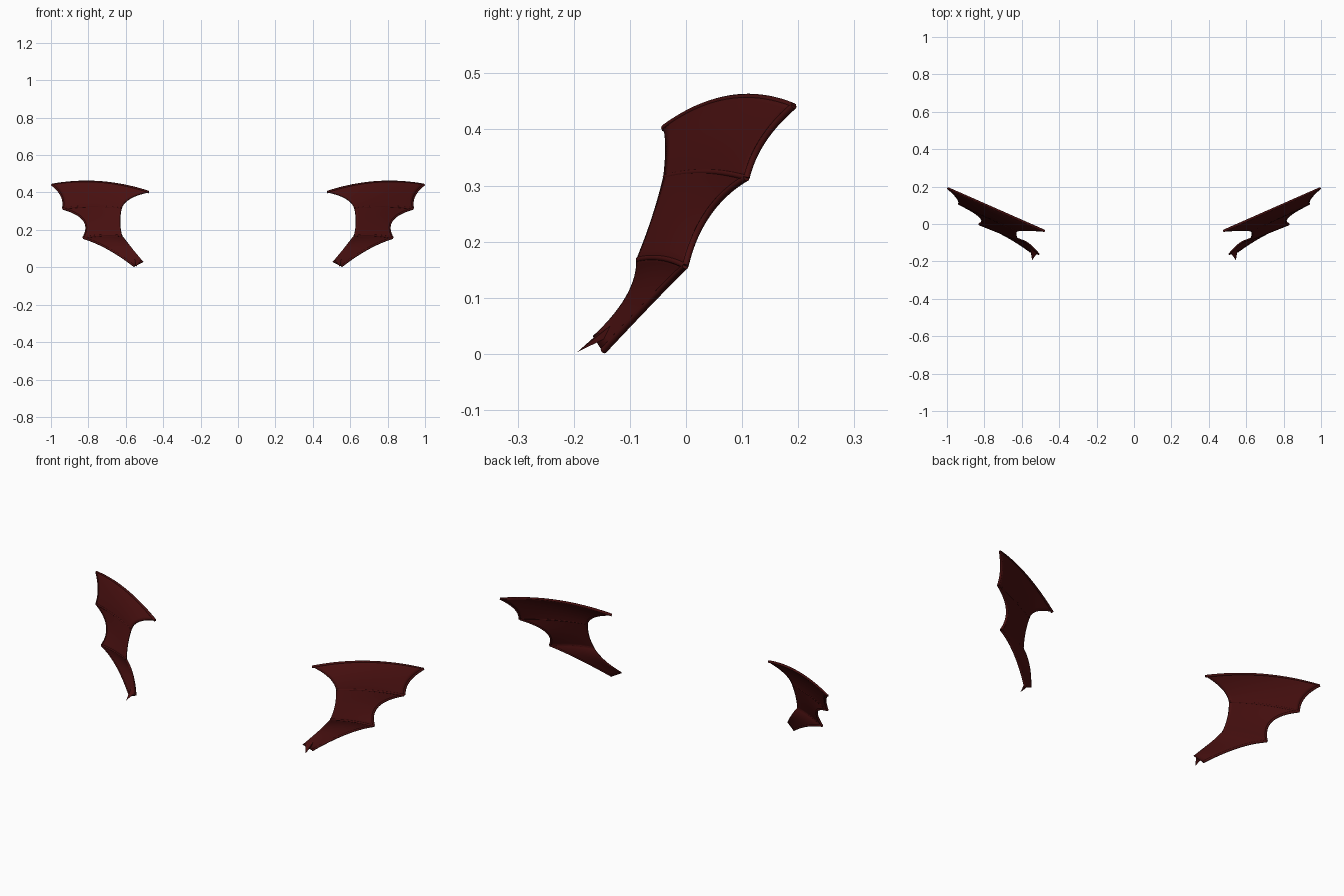
import bpy, bmesh
from mathutils import Vector as V

if "Cube" in bpy.data.objects:
    bpy.data.objects.remove(bpy.data.objects["Cube"])

red = bpy.data.materials.new("dark red membrane")
red.diffuse_color = (0.065, 0.005, 0.005, 1)
red.use_nodes = True
red.node_tree.nodes["Principled BSDF"].inputs["Base Color"].default_value = red.diffuse_color

# Each panel: inner edge and outer edge as quadratic curves (start, control, end), arch at top and bottom
PANELS = [
    (((.478, -.038, .402), (.605, -.030, .375), (.623, -.037, .315)),
     ((.995, .192, .442), (.920, .125, .385), (.936, .108, .314)), .033, .010),
    (((.623, -.037, .315), (.640, -.055, .240), (.620, -.085, .168)),
     ((.936, .108, .314), (.765, .025, .266), (.827, -.001, .157)), .010, .008),
    (((.620, -.085, .168), (.568, -.084, .102), (.507, -.163, .030)),
     ((.827, -.001, .157), (.700, -.040, .120), (.553, -.147, .006)), .008, .0),
]


def bez(c, t):
    a, b, d = (V(p) for p in c)
    return a * (1 - t) ** 2 + b * 2 * t * (1 - t) + d * t * t


def surf(k, u, v):
    inner, outer, a0, a1 = PANELS[k]
    p = bez(inner, v).lerp(bez(outer, v), u)
    p.z += 4 * u * (1 - u) * (a0 + (a1 - a0) * v)
    return p


def finish(ob, angle=0.7):
    ob.data.materials.append(red)
    m = ob.modifiers.new("mirror", 'MIRROR')
    m.use_mirror_merge = False
    bpy.ops.object.select_all(action='DESELECT')
    ob.select_set(True)
    bpy.context.view_layer.objects.active = ob
    bpy.ops.object.shade_smooth_by_angle(angle=angle)


def new_object(name, bm):
    bmesh.ops.recalc_face_normals(bm, faces=bm.faces)
    me = bpy.data.meshes.new(name)
    bm.to_mesh(me)
    bm.free()
    ob = bpy.data.objects.new(name, me)
    bpy.context.collection.objects.link(ob)
    return ob


# Membrane: one continuous sheet through the three panels
NU, NV = 20, 14
bm = bmesh.new()
rows = []
for k in range(3):
    for j in range(NV + (k == 2)):
        rows.append([bm.verts.new(surf(k, i / NU, j / NV)) for i in range(NU + 1)])
for a, b in zip(rows, rows[1:]):
    for i in range(NU):
        bm.faces.new((a[i], a[i + 1], b[i + 1], b[i]))
ob = new_object("wing_membrane", bm)
s = ob.modifiers.new("thickness", 'SOLIDIFY')
s.thickness, s.offset = .008, 0
finish(ob)


# Raised ribs and rims: tapered tubes following the sheet
def tube(name, pts, r0, r1):
    bm = bmesh.new()
    rings = []
    n, sides = len(pts), 8
    for i, p in enumerate(pts):
        d = (pts[min(i + 1, n - 1)] - pts[max(i - 1, 0)]).normalized()
        x = d.cross(V((.4, -.9, .1))).normalized()
        y = d.cross(x)
        r = r0 + (r1 - r0) * i / (n - 1)
        ring = []
        for q in range(sides):
            a = V((1, 0)) @ V((1, 0))
            ang = q * 6.2831853 / sides
            ring.append(bm.verts.new(p + x * r * cosine(ang) + y * r * cosine(ang - 1.5707963)))
        rings.append(ring)
    for a, b in zip(rings, rings[1:]):
        for q in range(sides):
            bm.faces.new((a[q], a[(q + 1) % sides], b[(q + 1) % sides], b[q]))
    bm.faces.new(rings[0])
    bm.faces.new(rings[-1])
    finish(new_object(name, bm), 0.9)


from math import cos as cosine

ts = [i / 20 for i in range(21)]
tube("top_rim", [surf(0, t, 0) for t in ts], .007, .005)
tube("upper_rib", [surf(1, t, 0) for t in ts], .005, .006)
tube("lower_rib", [surf(2, t, 0) for t in ts], .005, .006)
for k, n in enumerate(("upper", "middle", "lower")):
    tube(n + "_outer_rim", [surf(k, 1, t) for t in ts], .006, .006)

# Small pointed spur at the root
bm = bmesh.new()
base = [surf(2, .0, .93), surf(2, .6, .93), surf(2, .3, .8)]
vs = [bm.verts.new(p) for p in base]
tip = bm.verts.new((.545, -.194, .003))
bm.faces.new(vs)
for i in range(3):
    bm.faces.new((vs[i], vs[(i + 1) % 3], tip))
finish(new_object("root_spur", bm), 0.5)
